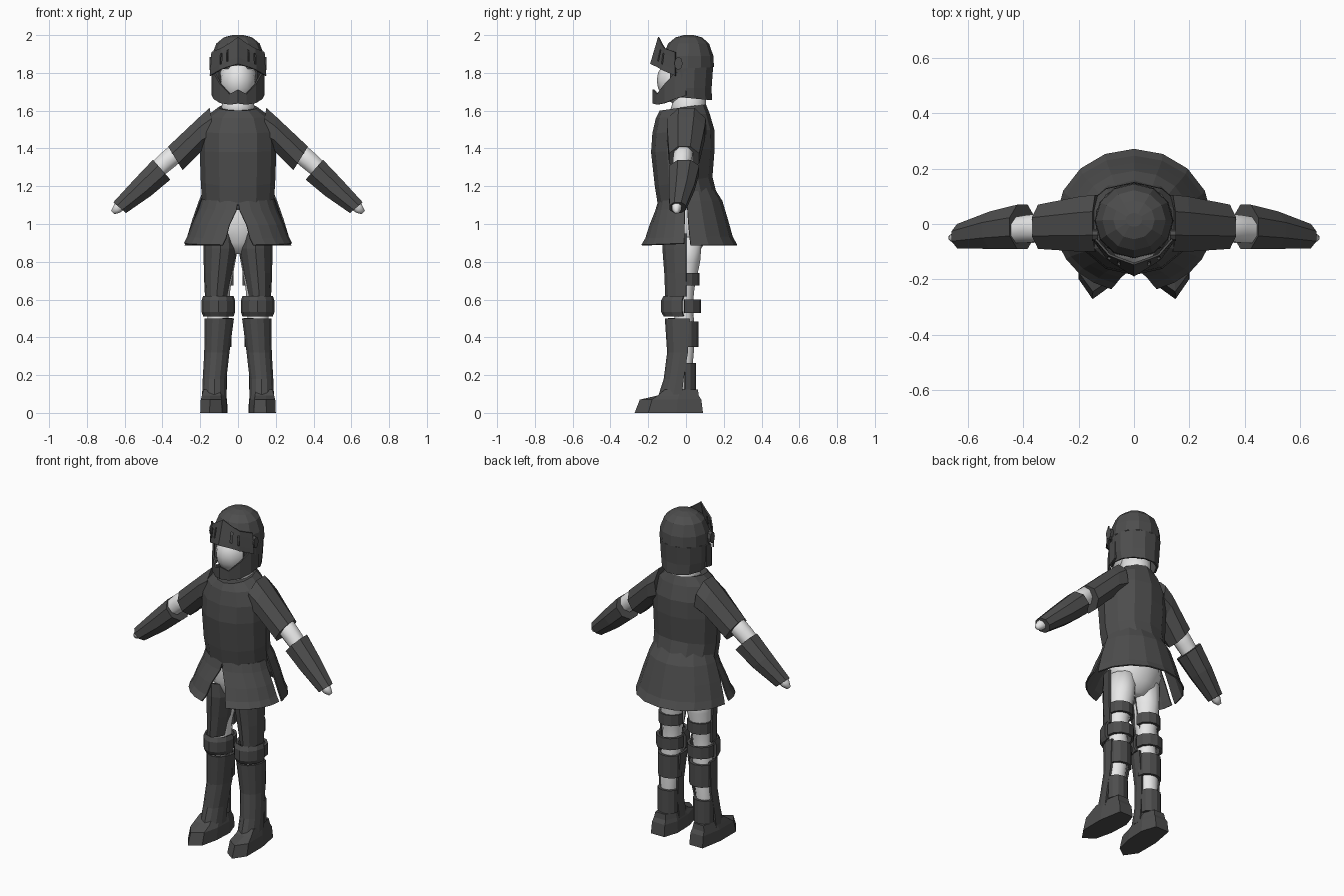
import bpy, math

if "Cube" in bpy.data.objects:
    bpy.data.objects.remove(bpy.data.objects["Cube"])

def material(name, v):
    m = bpy.data.materials.new(name)
    m.diffuse_color = (v, v, v, 1)
    m.use_nodes = True
    m.node_tree.nodes["Principled BSDF"].inputs["Base Color"].default_value = m.diffuse_color
    return m

STEEL = material("dark steel", 0.075)
CLOTH = material("pale body", 0.8)


def build(name, verts, faces, mat, mirror=False, thick=0, smooth=False):
    me = bpy.data.meshes.new(name)
    me.from_pydata(verts, [], faces)
    me.materials.append(mat)
    ob = bpy.data.objects.new(name, me)
    bpy.context.collection.objects.link(ob)
    if smooth:
        for p in me.polygons:
            p.use_smooth = True
    if thick:
        s = ob.modifiers.new("plate", 'SOLIDIFY')
        s.thickness, s.offset = thick, -1
    if mirror:
        m = ob.modifiers.new("mirror", 'MIRROR')
        m.use_clip = False
    return ob


def loft(name, rings, mat, closed=True, caps=(True, True), skip=(), **kw):
    """Skin rings of points; skip is a set of (row, column) quads left open."""
    n = len(rings[0])
    verts = [p for r in rings for p in r]
    faces = []
    for i in range(len(rings) - 1):
        for j in range(n if closed else n - 1):
            if (i, j) not in skip:
                k = (j + 1) % n
                faces.append((i*n + j, i*n + k, (i+1)*n + k, (i+1)*n + j))
    if closed and caps[0]:
        faces.append(tuple(range(n))[::-1])
    if closed and caps[1]:
        faces.append(tuple(range((len(rings)-1)*n, len(rings)*n)))
    return build(name, verts, faces, mat, **kw)


def oval(cx, rx, y0, y1, zf, zb=None, n=12, a0=0, a1=360):
    """Level ring from y0 to y1; height runs from zf in front to zb behind."""
    zb = zf if zb is None else zb
    full = a1 - a0 == 360
    out = []
    for i in range(n if full else n + 1):
        a = math.radians(a0 + (a1 - a0) * i / n)
        t = (math.sin(a) + 1) / 2
        out.append((cx + rx*math.cos(a), y0 + (y1 - y0)*t, zf + (zb - zf)*t))
    return out


def limb(xt, zt, xb, zb, y0, y1, n=8):
    """Ring across a slanted limb, given its upper and lower edge points."""
    k = 1 / math.cos(math.pi / n)
    out = []
    for i in range(n):
        a = 2 * math.pi * (i + 0.5) / n
        c, s = math.cos(a)*k/2, math.sin(a)*k/2
        out.append(((xt+xb)/2 + c*(xt-xb), (y0+y1)/2 + s*(y1-y0), (zt+zb)/2 + c*(zt-zb)))
    return out


def both(pts):
    """Complete a half outline that starts at x = 0."""
    return [(-x, *r) for x, *r in pts[:0:-1]] + pts


# Breastplate and backplate in one shell
loft("cuirass", [oval(0, *r) for r in (
    (.19, -.145, .165, 1.075, 1.15), (.197, -.165, .14, 1.20, 1.25),
    (.203, -.185, .152, 1.38, 1.40), (.2, -.178, .15, 1.48, 1.5),
    (.165, -.16, .125, 1.56, 1.585), (.105, -.14, .105, 1.60, 1.635),
    (.085, -.09, .085, 1.60, 1.63))], STEEL, caps=(False, True))

# Back skirt and split front skirt
loft("back_skirt", [oval(0, rx, -y1 + .02, y1, z, n=8, a0=a, a1=180 - a) for rx, y1, z, a in (
    (.17, .14, 1.19, 0), (.2, .185, 1.12, -2), (.235, .215, 1.02, 0),
    (.262, .24, .93, 2), (.275, .265, .885, 3))],
    STEEL, closed=False, thick=.008)
tassets = []
for rx, ry, z, x0 in ((.185, .14, 1.12, 0), (.2, .155, 1.07, .008), (.235, .19, .99, .045),
                      (.262, .215, .92, .062), (.28, .24, .885, .08)):
    start = -math.degrees(math.acos(x0 / rx))
    tassets.append(oval(0, rx, -ry, ry, z, z + .02, n=5, a0=start, a1=-2))
loft("front_skirt", tassets, STEEL, closed=False, thick=.008, mirror=True)

# Body under the armour
loft("pelvis", [oval(0, *r) for r in (
    (.05, -.06, .06, .84), (.14, -.095, .10, .90), (.165, -.125, .13, .98),
    (.16, -.12, .12, 1.08), (.15, -.1, .1, 1.18))], CLOTH, smooth=True)
loft("neck", [oval(0, r, -r + .01, r + .02, z) for r, z in (
    (.1, 1.58), (.085, 1.63), (.085, 1.74))], CLOTH, smooth=True)
loft("head", [oval(0, .1*math.sin(a), -.02 - .135*math.sin(a), -.02 + .12*math.sin(a),
                   1.76 - .13*math.cos(a))
              for a in (.15, .5, .9, 1.25, 1.57, 1.9, 2.3, 2.7, 3.0)], CLOTH, smooth=True)
loft("leg", [oval(cx, r, y0, y1, z) for cx, r, y0, y1, z in (
    (.125, .045, -.05, .035, .06), (.12, .048, -.05, .035, .25), (.11, .058, -.06, .05, .42),
    (.103, .055, -.06, .035, .56), (.1, .06, -.07, .045, .66),
    (.09, .075, -.09, .075, .8), (.085, .08, -.09, .085, .93))], CLOTH, mirror=True, smooth=True)
loft("arm", [limb(*r) for r in (
    (.24, 1.52, .17, 1.44, -.05, .05), (.41, 1.372, .345, 1.295, -.068, .032),
    (.48, 1.3, .42, 1.235, -.07, .02), (.62, 1.145, .59, 1.085, -.075, -.02),
    (.655, 1.105, .625, 1.06, -.075, -.025), (.672, 1.07, .655, 1.052, -.06, -.04))],
    CLOTH, mirror=True, smooth=True)

# Arm plates
loft("upper_arm_plate", [limb(*r) for r in (
    (.15, 1.615, .12, 1.42, -.1, .105), (.2, 1.57, .185, 1.395, -.1, .1),
    (.37, 1.41, .293, 1.285, -.09, .07))], STEEL, mirror=True)
loft("forearm_plate", [limb(*r) for r in (
    (.45, 1.34, .358, 1.235, -.09, .07), (.55, 1.235, .46, 1.15, -.09, .045),
    (.66, 1.115, .593, 1.058, -.088, .0))], STEEL, mirror=True)

# Leg plates wrap the front, straps wrap the back
loft("thigh_plate", [oval(cx, rx, -ry, ry, z, n=6, a0=180, a1=360) for cx, rx, ry, z in (
    (.113, .062, .11, .615), (.103, .078, .115, .74), (.092, .09, .125, .87),
    (.095, .085, .12, .95))],
    STEEL, closed=False, thick=.012, mirror=True)
loft("knee_plate", [oval(.104, rx, y0, .09, z, n=6, a0=180, a1=360) for rx, y0, z in (
    (.08, -.118, .51), (.089, -.132, .535), (.089, -.132, .595), (.08, -.118, .62))],
    STEEL, closed=False, thick=.015, mirror=True)
loft("shin_plate", [oval(cx, rx, y0, y1, z, n=8, a0=165, a1=375) for cx, rx, y0, y1, z in (
    (.126, .066, -.15, .05, .08), (.124, .064, -.118, .05, .18),
    (.112, .068, -.1, .075, .32), (.1, .08, -.112, .095, .5))],
    STEEL, closed=False, thick=.012, mirror=True)
for name, cx, rx, back, z0, z1 in (
        ("thigh_strap", .098, .075, .072, .675, .74), ("knee_strap", .104, .082, .08, .53, .6),
        ("calf_strap", .106, .072, .066, .35, .485), ("ankle_strap", .12, .062, .054, .125, .265)):
    loft(name, [oval(cx, rx, -back, back, z, n=6, a0=-5, a1=185) for z in (z0, z1)],
         STEEL, closed=False, thick=.016, mirror=True)

# Shoes with pointed toes turned out
sole = [(.055, .0), (.06, -.12), (.085, -.225), (.15, -.272), (.2, -.2), (.2, -.05),
        (.175, .09), (.085, .09)]
loft("shoe", [[(x, y, 0) for x, y in sole],
              [(.128 + (x - .128)*.96, y*.9, .07) for x, y in sole],
              [(.128 + (x - .128)*.88, max(y*.75, -.15), .092) for x, y in sole],
              [(.128 + (x - .128)*.75, max(y*.7, -.11), .125) for x, y in sole]],
     STEEL, mirror=True)

# Helmet: dome, then back and cheeks left open at the face
loft("helmet_dome", [oval(0, *r) for r in (
    (.143, -.125, .148, 1.82, 1.83), (.14, -.122, .145, 1.89),
    (.115, -.095, .122, 1.955), (.075, -.055, .085, 1.988), (.03, -.01, .04, 2.0))],
    STEEL, caps=(False, True))
loft("helmet_back", [oval(0, *r, n=9, a0=-45, a1=225) for r in (
    (.128, -.13, .142, 1.68, 1.655), (.138, -.125, .14, 1.72),
    (.143, -.125, .148, 1.82, 1.83))], STEEL, closed=False, thick=.01)

# Chin guard and raised visor, as bands of (x, y, low, high)
chin = both([(0, -.178, 1.638, 1.712), (.045, -.155, 1.632, 1.688), (.095, -.115, 1.64, 1.74),
             (.13, -.06, 1.662, 1.80), (.139, 0, 1.68, 1.81)])
loft("chin_guard", [[(x, y, a) for x, y, a, b in chin], [(x, y, b) for x, y, a, b in chin]],
     STEEL, closed=False, thick=.01)

visor = both([(0, -.19, 1.848, 1.99), (.052, -.158, 1.833, 1.955), (.062, -.152, 1.83, 1.95),
              (.088, -.135, 1.82, 1.935), (.098, -.128, 1.815, 1.93), (.15, -.058, 1.785, 1.91)])
loft("visor", [[(x * (1 - .06*t), y + .042*t*(1 - abs(x)/.15), a + (b - a)*t) for x, y, a, b in visor]
               for t in (0, .25, .75, 1)],
     STEEL, closed=False, thick=.008, skip={(1, 1), (1, 3), (1, 6), (1, 8)})

# Visor hinges
loft("visor_hinge", [[(x, -.04 + .022*math.cos(i*math.pi/4), 1.85 + .035*math.sin(i*math.pi/4))
                      for i in range(8)] for x in (.13, .152)], STEEL, mirror=True)
